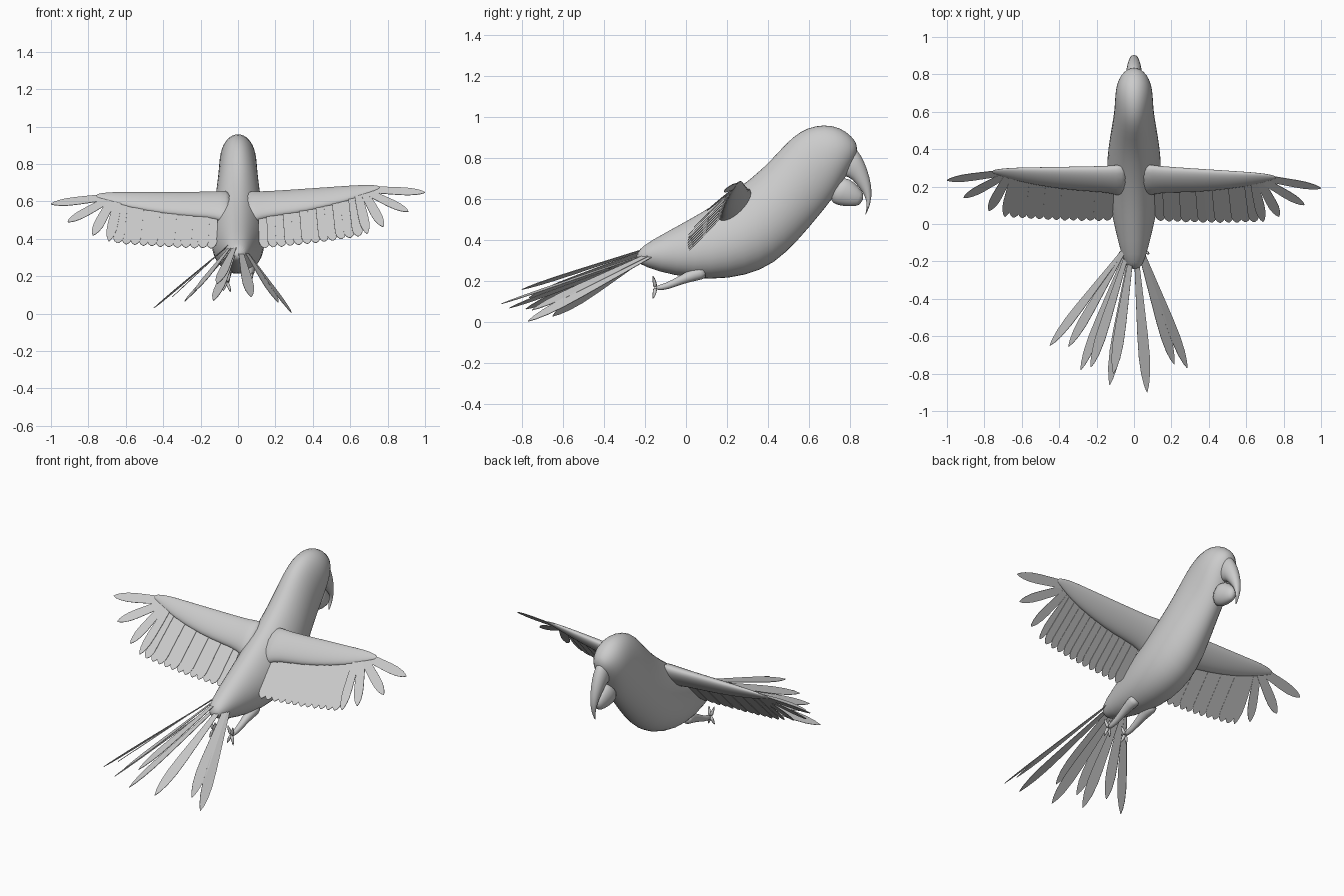
import bpy, bmesh, math
from mathutils import Vector as V

if "Cube" in bpy.data.objects:
    bpy.data.objects.remove(bpy.data.objects["Cube"])


def finish(name, bm, subsurf=0, thick=0.0):
    bmesh.ops.recalc_face_normals(bm, faces=bm.faces)
    me = bpy.data.meshes.new(name)
    bm.to_mesh(me)
    bm.free()
    ob = bpy.data.objects.new(name, me)
    bpy.context.collection.objects.link(ob)
    for p in me.polygons:
        p.use_smooth = thick == 0
    if thick:
        m = ob.modifiers.new("thickness", "SOLIDIFY")
        m.thickness, m.offset = thick, 0
    if subsurf:
        m = ob.modifiers.new("smooth", "SUBSURF")
        m.levels = m.render_levels = subsurf
    return ob


def loft(bm, rings):
    """Skin closed rings of equal length and cap both ends."""
    rows = [[bm.verts.new(p) for p in r] for r in rings]
    n = len(rows[0])
    for a, b in zip(rows, rows[1:]):
        for i in range(n):
            bm.faces.new((a[i], a[(i + 1) % n], b[(i + 1) % n], b[i]))
    bm.faces.new(rows[0])
    bm.faces.new(rows[-1][::-1])


def section(ty, tz, by, bz, w, egg=0.0, n=20):
    """Oval ring between a top and a bottom point on the centre plane."""
    c, h = V((0, (ty + by) / 2, (tz + bz) / 2)), V((0, (ty - by) / 2, (tz - bz) / 2))
    out = []
    for i in range(n):
        a = 2 * math.pi * i / n
        out.append(c + h * math.sin(a) + V((w * math.cos(a) * (1 - egg * math.sin(a)), 0, 0)))
    return out


def feather(bm, base, tip, normal, width, shape):
    """Flat blade; shape lists (position, relative width) along the shaft."""
    d = tip - base
    side = d.cross(normal).normalized() * width / 2
    prev = None
    for t, w in shape:
        p = base + d * t
        row = [bm.verts.new(p + side * w * k) for k in (-1, 1)]
        if prev:
            bm.faces.new((prev[0], prev[1], row[1], row[0]))
        prev = row


def tube(bm, pts, radii, n=10):
    rings = []
    for i, p in enumerate(pts):
        d = (V(pts[min(i + 1, len(pts) - 1)]) - V(pts[max(i - 1, 0)])).normalized()
        u = d.orthogonal().normalized() if abs(d.x) > 0.9 else d.cross(V((1, 0, 0))).normalized()
        v = d.cross(u)
        rings.append([V(p) + radii[i] * (u * math.cos(2 * math.pi * k / n) + v * math.sin(2 * math.pi * k / n))
                      for k in range(n)])
    loft(bm, rings)


# body and head: top y,z / bottom y,z / half width / egg factor
bm = bmesh.new()
loft(bm, [section(*s) for s in [
    (-.235, .35, -.25, .30, .03, 0), (-.18, .395, -.20, .268, .062, 0),
    (0, .492, -.06, .225, .10, .1), (.14, .575, .12, .203, .135, .2),
    (.27, .665, .29, .223, .148, .2), (.38, .757, .43, .28, .138, .15),
    (.45, .833, .55, .40, .122, .1), (.52, .908, .65, .52, .108, .03),
    (.59, .95, .715, .60, .103, 0), (.67, .966, .76, .675, .10, 0),
    (.75, .952, .79, .73, .085, 0), (.81, .905, .82, .785, .055, 0),
    (.834, .865, .834, .825, .02, 0)]])
finish("body", bm, 1)

# upper beak: hooked, outer edge against inner edge
bm = bmesh.new()
loft(bm, [section(*s, 0, 12) for s in [
    (.80, .87, .74, .70, .04), (.835, .845, .79, .715, .045), (.87, .785, .83, .67, .038),
    (.895, .71, .862, .63, .028), (.907, .64, .876, .60, .02),
    (.90, .575, .882, .565, .012), (.874, .52, .872, .522, .003)]])
finish("upper_beak", bm, 1)

# lower beak
bm = bmesh.new()
loft(bm, [section(*s, 0, 12) for s in [
    (.74, .71, .69, .59, .05), (.80, .705, .74, .565, .05),
    (.84, .66, .80, .562, .038), (.872, .625, .855, .568, .02)]])
finish("lower_beak", bm, 1)

# wings: span s, chord c and height h mapped to space, each side with its own sweep and lift
CHORD, NORM = V((0, -.69, -.72)), V((0, -.72, .69))
LEAF = [(0, .7), (.3, .9), (.6, 1), (.75, .95), (.87, .72), (.95, .42), (1, .06)]
BLUNT = [(0, 1), (.5, 1), (.84, 1), (.91, .85), (.96, .6), (1, .15)]
for label, sx, dy, dz in (("left", -1, -.012, .003), ("right", 1, -.06, .073)):
    def P(s, c, h=0.0):
        k = s - .12
        return V((sx * s, .306 + dy * k, .648 + dz * k)) + CHORD * c + NORM * h

    # arm: span, leading chord, trailing chord, half thickness
    bm = bmesh.new()
    rings = []
    for s, c0, c1, h in [(.03, -.015, .24, .05), (.10, -.005, .21, .047), (.15, 0, .19, .042),
                         (.30, 0, .178, .036), (.45, 0, .15, .03), (.58, 0, .115, .022),
                         (.67, 0, .08, .014), (.73, .008, .05, .008), (.76, .018, .036, .003)]:
        rings.append([P(s, (c0 + c1) / 2 - (c1 - c0) / 2 * math.cos(a), h * math.sin(a))
                      for a in (2 * math.pi * i / 14 for i in range(14))])
    loft(bm, rings)
    finish(label + "_wing_arm", bm, 1)

    # secondary feathers in a tight row
    bm = bmesh.new()
    for i in range(12):
        t = i / 11
        s = .135 + .48 * t
        h = .002 * (i % 2)
        feather(bm, P(s, .12 - .06 * t, h), P(s + .008 + .02 * t, .415 - .035 * t ** 2, h),
                NORM, .058, BLUNT)
    finish(label + "_secondary_feathers", bm, 0, .003)

    # primary feathers fanned at the tip
    bm = bmesh.new()
    for i, (s0, c0, s1, c1, w) in enumerate([
            (.66, .03, 1.0, .09, .056), (.67, .04, .91, .225, .056),
            (.67, .05, .775, .325, .056), (.64, .06, .69, .37, .054)]):
        feather(bm, P(s0, c0, .002 * i), P(s1, c1, .002 * i), NORM, w, LEAF)
    finish(label + "_primary_feathers", bm, 0, .003)

# tail feathers: splayed blades leaning outward
bm = bmesh.new()
QUILL = [(0, .35), (.3, .65), (.6, .95), (.75, 1), (.87, .8), (.95, .45), (1, .05)]
for bx, bz, tip in [
        (-.055, .36, (-.45, -.65, .03)), (-.05, .37, (-.35, -.655, .09)),
        (-.035, .34, (-.285, -.78, .065)), (-.03, .37, (-.23, -.765, .12)),
        (-.015, .34, (-.13, -.86, .07)), (-.01, .375, (-.11, -.80, .16)),
        (.01, .35, (.07, -.90, .09)), (.03, .35, (.215, -.75, .06)),
        (.04, .34, (.285, -.77, .005))]:
    feather(bm, V((bx, -.14, bz)), V(tip), V((tip[0] * 1.3, .4, 1)), .06, QUILL)
finish("tail_feathers", bm, 0, .003)

# legs tucked back, with four toes each
for label, sx in (("left", -1), ("right", 1)):
    bm = bmesh.new()
    x = sx * .06
    tube(bm, [(x, .10, .25), (x, .04, .232), (x, -.03, .205), (x, -.09, .175), (x, -.15, .166)],
         [.04, .032, .022, .017, .014])
    for tx, tz in ((-.018, .23), (.018, .225), (-.02, .118), (.02, .112)):
        zm = (tz + .168) / 2
        tube(bm, [(x, -.15, .168), (x + tx * .7, -.153, zm), (x + tx, -.162, tz)],
             [.012, .010, .002], 8)
    finish(label + "_leg", bm, 1)
